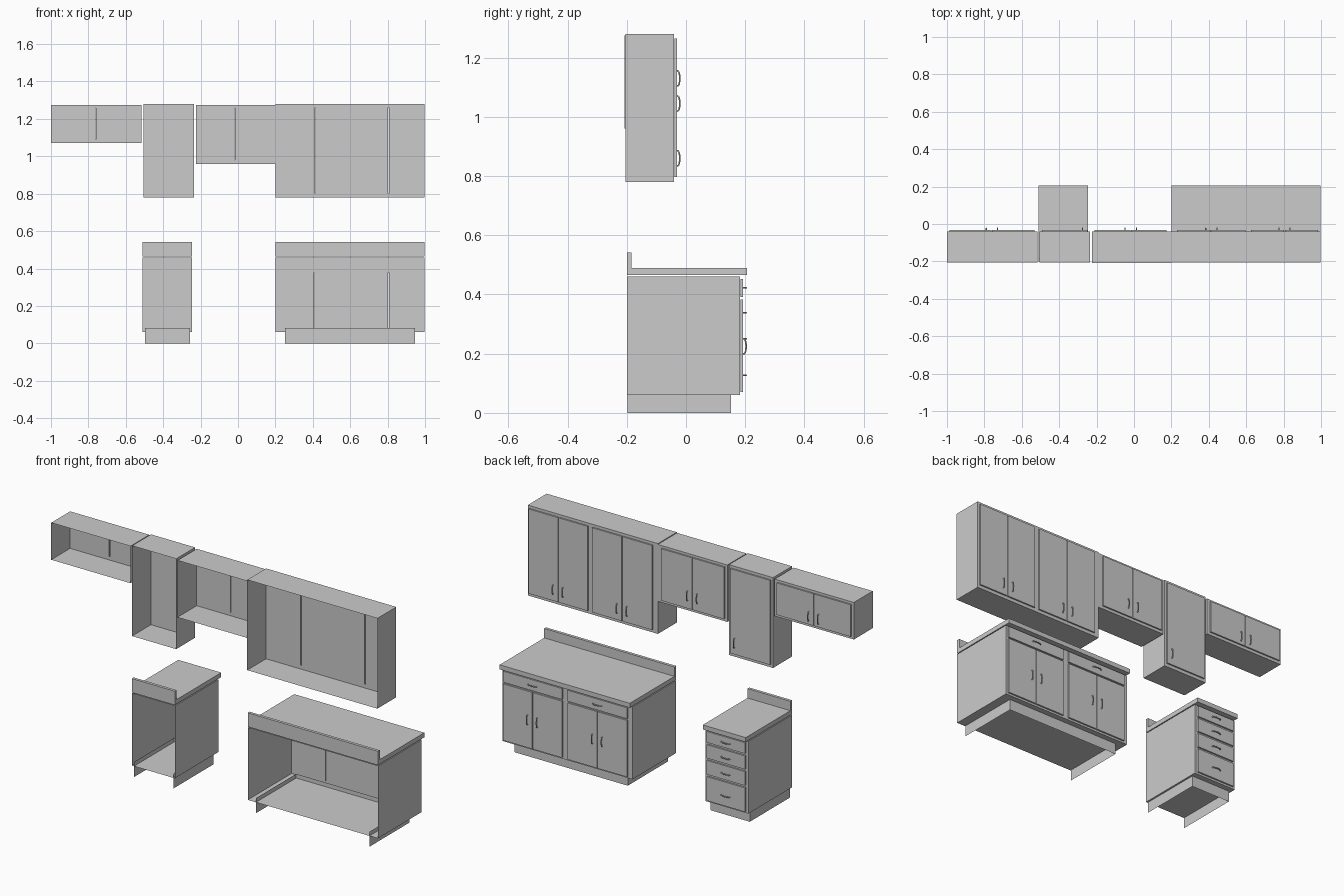
import bpy, bmesh, math

if "Cube" in bpy.data.objects:
    bpy.data.objects.remove(bpy.data.objects["Cube"])


def finish(name, bm):
    me = bpy.data.meshes.new(name)
    bm.to_mesh(me)
    bm.free()
    ob = bpy.data.objects.new(name, me)
    bpy.context.collection.objects.link(ob)
    return ob


def quad(bm, *pts):
    bm.faces.new([bm.verts.new(p) for p in pts])


def box(name, x0, x1, y0, y1, z0, z1):
    bm = bmesh.new()
    bmesh.ops.create_cube(bm, size=1)
    for v in bm.verts:
        v.co = (x1 if v.co.x > 0 else x0, y1 if v.co.y > 0 else y0,
                z1 if v.co.z > 0 else z0)
    return finish(name, bm)


def carcass(name, x0, x1, y0, y1, z0, z1, openings):
    """Thin shell, open at the back (-y), with door openings in its face."""
    bm = bmesh.new()
    for x in (x0, x1):
        quad(bm, (x, y0, z0), (x, y1, z0), (x, y1, z1), (x, y0, z1))
    for z in (z0, z1):
        quad(bm, (x0, y0, z), (x1, y0, z), (x1, y1, z), (x0, y1, z))
    xs = sorted({x0, x1, *[v for o in openings for v in o[:2]]})
    zs = sorted({z0, z1, *[v for o in openings for v in o[2:]]})
    for a, b in zip(xs, xs[1:]):
        for c, d in zip(zs, zs[1:]):
            mx, mz = (a + b) / 2, (c + d) / 2
            if not any(o[0] < mx < o[1] and o[2] < mz < o[3] for o in openings):
                quad(bm, (a, y1, c), (b, y1, c), (b, y1, d), (a, y1, d))
    bmesh.ops.remove_doubles(bm, verts=bm.verts, dist=1e-5)
    bmesh.ops.recalc_face_normals(bm, faces=bm.faces)
    return finish(name, bm)


def handle(name, x, y, z, upright=True):
    """Bow pull: a bent round rod."""
    cu = bpy.data.curves.new(name, 'CURVE')
    cu.dimensions = '3D'
    cu.bevel_depth = 0.003
    cu.bevel_resolution = 1
    cu.use_fill_caps = True
    sp = cu.splines.new('POLY')
    n = 10
    sp.points.add(n)
    for i, p in enumerate(sp.points):
        t = math.pi * i / n
        s, out = -0.026 * math.cos(t), 0.010 * math.sin(t) ** 0.7 if 0 < i < n else 0
        p.co = (x, y + out, z + s, 1) if upright else (x + s, y + out, z, 1)
    ob = bpy.data.objects.new(name, cu)
    bpy.context.collection.objects.link(ob)


def inset(r, m=0.004):
    return (r[0] + m, r[1] - m, r[2] + m, r[3] - m)


def door_pair(name, r, y0, y1, hz):
    c = (r[0] + r[1]) / 2
    for side, a, b, hx in (("left", r[0], c - 0.002, c - 0.03),
                           ("right", c + 0.002, r[1], c + 0.03)):
        box(f"{name}_door_{side}", a, b, y0, y1, r[2], r[3])
        handle(f"{name}_handle_{side}", hx, y1, hz)


def drawer(name, r, y0, y1, hz):
    box(f"{name}_front", r[0], r[1], y0, y1, r[2], r[3])
    handle(f"{name}_handle", (r[0] + r[1]) / 2, y1, hz, upright=False)


# Wall cabinets: name, x range, z range, back y, door rectangles, handle height
UY, UD0, UD1 = -0.04, -0.039, -0.031
wall = [
    ("short_wall_cabinet", -1.0, -0.515, 1.07, 1.275, -0.205,
     [(-0.987, -0.533, 1.085, 1.262)], 1.13),
    ("hood_wall_cabinet", -0.225, 0.2, 0.96, 1.275, -0.208,
     [(-0.21, 0.175, 0.975, 1.262)], 1.045),
    ("wide_wall_cabinet", 0.2, 0.997, 0.78, 1.28, -0.205,
     [(0.23, 0.597, 0.797, 1.265), (0.625, 0.985, 0.797, 1.265)], 0.86),
]
for name, x0, x1, z0, z1, yb, doors, hz in wall:
    carcass(name, x0, x1, yb, UY, z0, z1, [inset(d) for d in doors])
    for i, d in enumerate(doors):
        door_pair(f"{name}_{i + 1}", d, UD0, UD1, hz)

# Narrow single-door wall cabinet
d = (-0.492, -0.248, 0.797, 1.265)
carcass("narrow_wall_cabinet", -0.505, -0.235, -0.205, UY, 0.78, 1.28, [inset(d)])
box("narrow_wall_door", d[0], d[1], UD0, UD1, d[2], d[3])
handle("narrow_wall_handle", -0.275, UD1, 0.86)

# Base cabinets
BY, BD0, BD1 = 0.183, 0.184, 0.193


def base(name, x0, x1, k0, k1, openings):
    carcass(name + "_cabinet", x0, x1, -0.2, BY, 0.06, 0.46,
            [inset(o) for o in openings])
    box(name + "_countertop", x0, x1, -0.2, 0.206, 0.465, 0.49)
    box(name + "_backsplash", x0, x1, -0.2, -0.184, 0.49, 0.542)
    # U-shaped toe kick, open at the back
    bm = bmesh.new()
    path = [(k0, -0.198), (k0, 0.152), (k1, 0.152), (k1, -0.198)]
    for (ax, ay), (bx, by) in zip(path, path[1:]):
        quad(bm, (ax, ay, 0), (bx, by, 0), (bx, by, 0.083), (ax, ay, 0.083))
    bmesh.ops.remove_doubles(bm, verts=bm.verts, dist=1e-5)
    finish(name + "_toe_kick", bm)


# Wide base: two drawers over two door pairs
cols = [(0.225, 0.59), (0.625, 0.985)]
base("wide_base", 0.2, 0.997, 0.25, 0.945,
     [(a, b, *z) for a, b in cols for z in ((0.07, 0.383), (0.392, 0.453))])
for i, (a, b) in enumerate(cols):
    door_pair(f"wide_base_{i + 1}", (a, b, 0.07, 0.383), BD0, BD1, 0.225)
    drawer(f"wide_base_drawer_{i + 1}", (a, b, 0.392, 0.453), BD0, BD1, 0.422)

# Narrow base: stack of four drawers
rows = [(0.392, 0.453, 0.422), (0.305, 0.38, 0.338),
        (0.215, 0.293, 0.25), (0.07, 0.203, 0.127)]
base("narrow_base", -0.51, -0.247, -0.497, -0.257,
     [(-0.495, -0.262, a, b) for a, b, _ in rows])
for i, (a, b, hz) in enumerate(rows):
    drawer(f"narrow_base_drawer_{i + 1}", (-0.495, -0.262, a, b), BD0, BD1, hz)
